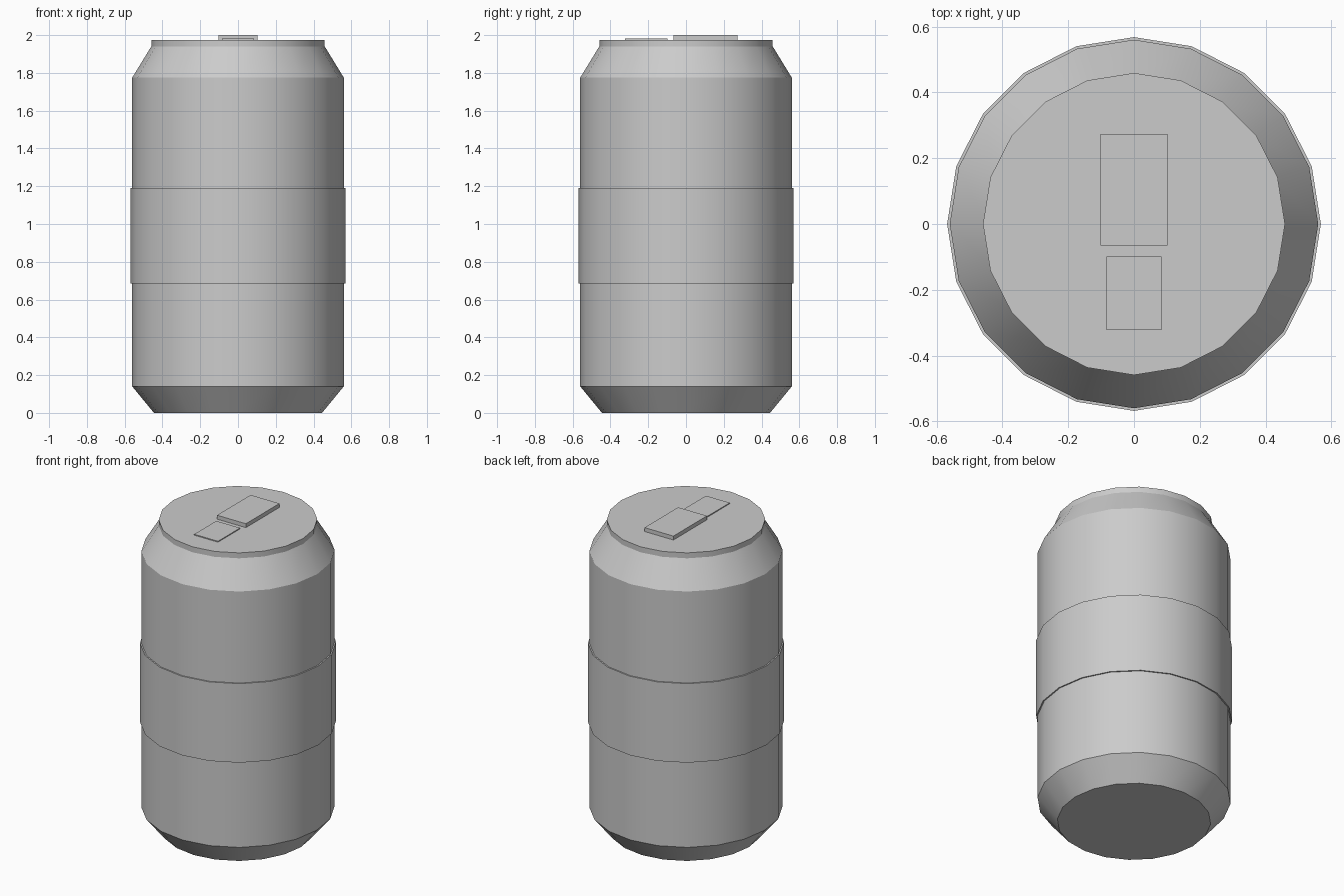
import bpy, bmesh, math

if "Cube" in bpy.data.objects:
    bpy.data.objects.remove(bpy.data.objects["Cube"])

SIDES = 20

grey = bpy.data.materials.new("plain grey")
grey.diffuse_color = (0.6, 0.6, 0.6, 1)
grey.use_nodes = True
grey.node_tree.nodes["Principled BSDF"].inputs["Base Color"].default_value = grey.diffuse_color


def finish(name, bm, smooth):
    bmesh.ops.recalc_face_normals(bm, faces=bm.faces)
    mesh = bpy.data.meshes.new(name)
    bm.to_mesh(mesh)
    bm.free()
    mesh.materials.append(grey)
    obj = bpy.data.objects.new(name, mesh)
    bpy.context.collection.objects.link(obj)
    if smooth:
        bpy.ops.object.select_all(action='DESELECT')
        obj.select_set(True)
        bpy.context.view_layer.objects.active = obj
        bpy.ops.object.shade_smooth_by_angle(angle=math.radians(30))
    return obj


def turned(name, profile):
    """Closed solid turned around z from (radius, height) points."""
    bm = bmesh.new()
    rings = []
    for r, z in profile:
        rings.append([bm.verts.new((r * math.cos(i * math.tau / SIDES),
                                    r * math.sin(i * math.tau / SIDES), z))
                      for i in range(SIDES)])
    for a, b in zip(rings, rings[1:]):
        for i in range(SIDES):
            j = (i + 1) % SIDES
            bm.faces.new((a[i], a[j], b[j], b[i]))
    bm.faces.new(rings[0])
    bm.faces.new(rings[-1])
    return finish(name, bm, True)


def box(name, x, y, z):
    bm = bmesh.new()
    bmesh.ops.create_cube(bm, size=1)
    for v in bm.verts:
        for k, (lo, hi) in enumerate((x, y, z)):
            v.co[k] = hi if v.co[k] > 0 else lo
    return finish(name, bm, False)


# Can body with tapered base and shoulder
turned("can_body", [(0.445, 0), (0.56, 0.14), (0.56, 1.775), (0.45, 1.955)])
# Slightly raised label around the middle
turned("label_band", [(0.568, 0.685), (0.568, 1.19)])
# Lid with a narrow rim
turned("lid", [(0.459, 1.937), (0.459, 1.975)])
# Pull tab and the drinking opening panel in front of it
box("pull_tab", (-0.102, 0.102), (-0.066, 0.273), (1.97, 2.0))
box("opening_panel", (-0.084, 0.084), (-0.322, -0.099), (1.97, 1.981))
